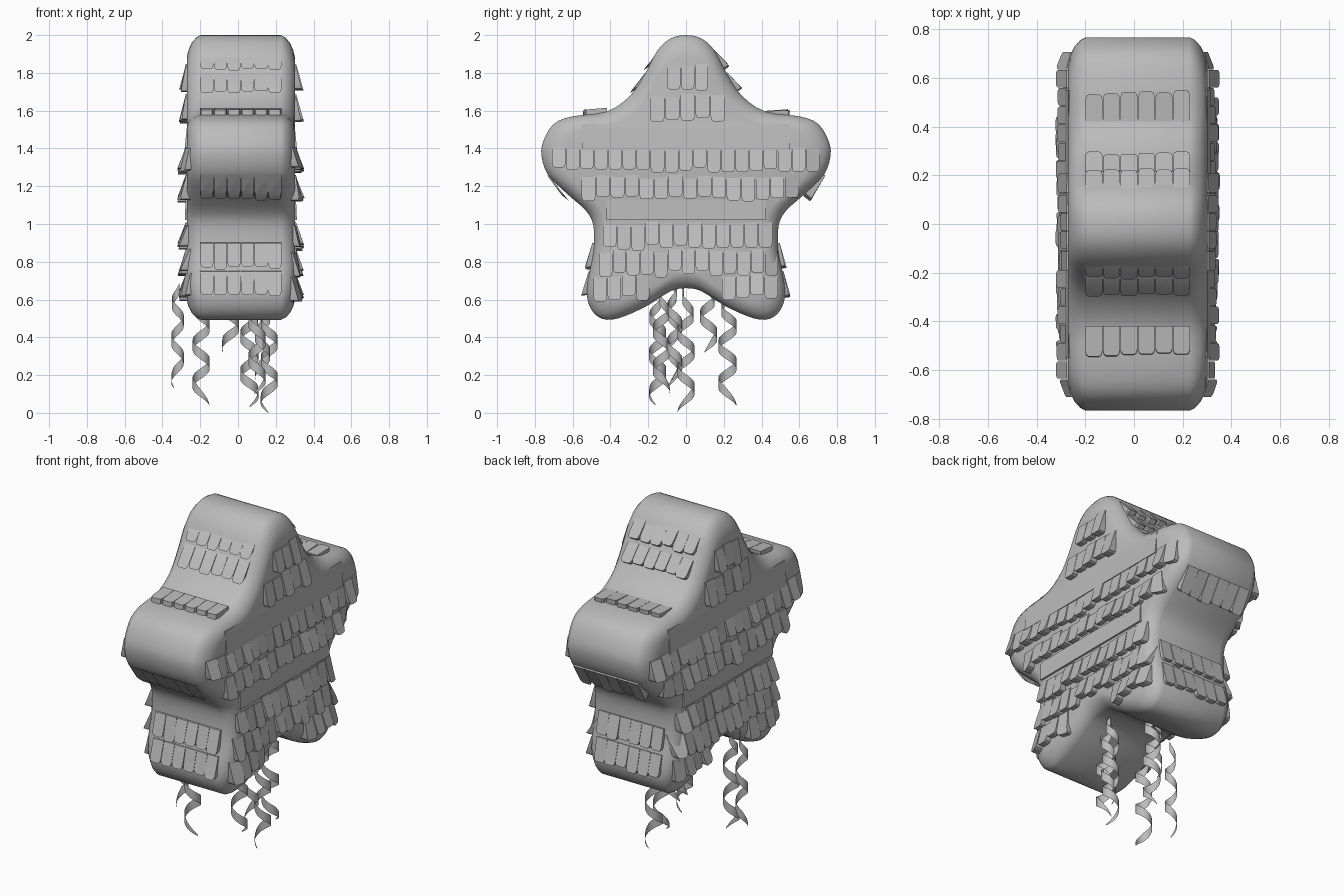
import bpy, bmesh, math, random
from mathutils import Vector
from mathutils.bvhtree import BVHTree

if "Cube" in bpy.data.objects:
    bpy.data.objects.remove(bpy.data.objects["Cube"])

random.seed(4)
grey = bpy.data.materials.new("paper grey")
grey.diffuse_color = (0.5, 0.5, 0.5, 1)
grey.use_nodes = True
grey.node_tree.nodes["Principled BSDF"].inputs["Base Color"].default_value = grey.diffuse_color
CX, CZ = 0.015, 1.2          # middle of the star in x and z


def finish(name, bm, angle=40):
    bmesh.ops.recalc_face_normals(bm, faces=bm.faces)
    me = bpy.data.meshes.new(name)
    bm.to_mesh(me)
    ob = bpy.data.objects.new(name, me)
    bpy.context.collection.objects.link(ob)
    me.materials.append(grey)
    bpy.ops.object.select_all(action='DESELECT')
    ob.select_set(True)
    bpy.context.view_layer.objects.active = ob
    bpy.ops.object.shade_smooth_by_angle(angle=math.radians(angle))
    return ob


# Half outline of the rounded star (y, z), from top tip to bottom notch
half = [(0, 2.0), (.08, 1.983), (.15, 1.92), (.215, 1.8), (.295, 1.68), (.42, 1.595),
        (.6, 1.57), (.7, 1.53), (.755, 1.44), (.765, 1.36), (.73, 1.26), (.63, 1.16),
        (.53, 1.07), (.49, .99), (.49, .85), (.52, .7), (.522, .6), (.485, .525),
        (.42, .493), (.33, .51), (.2, .57), (.08, .645), (0, .66)]
ring = half + [(-y, z) for y, z in half[-2:0:-1]]


def smooth_loop(pts, n=3):
    out = []
    for i in range(len(pts)):
        a, b, c, d = [Vector(pts[(i + k) % len(pts)]) for k in (-1, 0, 1, 2)]
        for k in range(n):
            t = k / n
            out.append(.5 * (2 * b + (c - a) * t + (2 * a - 5 * b + 4 * c - d) * t * t
                             + (3 * b - a - 3 * c + d) * t ** 3))
    return out


# Star body: outline lofted across x with rounded rims
bm = bmesh.new()
outline = smooth_loop(ring)
rims = [(-.27, .85), (-.262, .9), (-.245, .95), (-.222, .985), (-.2, 1)]
sections = rims + [(-x, s) for x, s in reversed(rims)]
loops = [[bm.verts.new((CX + x * 1.06, p.x * s, CZ + (p.y - CZ) * s)) for p in outline]
         for x, s in sections]
for a, b in zip(loops, loops[1:]):
    for i in range(len(a)):
        j = (i + 1) % len(a)
        bm.faces.new((a[i], a[j], b[j], b[i]))
bm.faces.new(loops[0])
bm.faces.new(loops[-1])
finish("star_body", bm)
tree = BVHTree.FromBMesh(bm)


def wedge(bm, fronts, backs):
    f = [bm.verts.new(p) for p in fronts]
    b = [bm.verts.new(p) for p in backs]
    bm.faces.new(f)
    bm.faces.new(b[::-1])
    for i in range(len(f)):
        j = (i + 1) % len(f)
        bm.faces.new((f[i], b[i], b[j], f[j]))


def tab_shape(w, h):
    return [(0, 0), (w, 0), (w, .82 * h), (.93 * w, .95 * h), (.8 * w, h),
            (.2 * w, h), (.07 * w, .95 * h), (0, .82 * h)]


def side_tab(bm, side, y, z, w, h, lift, shape=None):
    """One paper tab lying on a broad side, lifted at its lower end."""
    fronts, backs = [], []
    for u, v in shape or tab_shape(w, h):
        hit = tree.ray_cast(Vector((side, y + u, z - v)), Vector((-side, 0, 0)))[0]
        if hit is None:
            return
        out = .006 + lift * v / h
        fronts.append(hit + Vector((side * out, 0, 0)))
        backs.append(hit - Vector((side * .012, 0, 0)))
    wedge(bm, fronts, backs)


# Tab rows on the broad sides: y start, y end, top z, height
side_rows = [(-.1, .12, 1.84, .13), (-.19, .21, 1.68, .13), (-.71, .71, 1.4, .115),
             (-.63, .6, 1.25, .115), (-.44, .46, 1.0, .12), (-.46, .49, .86, .12),
             (-.49, -.19, .73, .12), (.19, .49, .73, .12)]
for side, name in ((1, "right_tabs"), (-1, "left_tabs")):
    bm = bmesh.new()
    for y0, y1, z, h in side_rows:
        n = round((y1 - y0) / .075)
        step = (y1 - y0) / n
        for i in range(n):
            side_tab(bm, side, y0 + i * step, z + random.uniform(-.01, .01), step * .96,
                     h * random.uniform(.92, 1.12), random.uniform(.022, .045))
    finish(name, bm, 30)

# Flat paper bands between the rows
for side, name in ((1, "right_bands"), (-1, "left_bands")):
    bm = bmesh.new()
    for y, z, h in ((.55, 1.53, .14), (.42, 1.13, .11)):
        side_tab(bm, side, -y, z, 2 * y, h, .006, [(0, 0), (2 * y, 0), (2 * y, h), (0, h)])
    finish(name, bm, 30)

# Tab rows around the rim, mirrored front to back: upper point, lower point (y, z)
rim_rows = [((.125, 1.94), (.205, 1.83)), ((.215, 1.8), (.275, 1.71)),
            ((.42, 1.595), (.54, 1.585)), ((.735, 1.26), (.64, 1.14)),
            ((.492, .9), (.51, .77)), ((.512, .75), (.53, .62))]
for sy, name in ((-1, "front_rim_tabs"), (1, "back_rim_tabs")):
    bm = bmesh.new()
    for (ya, za), (yb, zb) in rim_rows:
        top, bot = Vector((0, sy * ya, za)), Vector((0, sy * yb, zb))
        down = (bot - top).normalized()
        nor = Vector((0, -sy * down.z, sy * down.y * sy))
        if nor.y * sy < 0 and nor.z < 0:
            nor = -nor
        h = (bot - top).length
        for i in range(6):
            x0, hh = -.2 + i * .072, h * random.uniform(.92, 1.08)
            lift = random.uniform(.01, .022)
            fr, bk = [], []
            for u, v in tab_shape(.07, hh):
                p = top + down * v + Vector((x0 + u, 0, 0))
                fr.append(p + nor * (.004 + lift * v / hh))
                bk.append(p - nor * .02)
            wedge(bm, fr, bk)
    finish(name, bm, 30)


# Curled streamers: x, y, top z, bottom z, radius, start angle
def streamer(name, x, y, z1, z0, r, a0):
    bm = bmesh.new()
    n = 64
    prev = None
    turns = (z1 - z0) / .2
    for i in range(n + 1):
        t = i / n
        a = a0 + turns * math.tau * t
        rr = r * min(1, .3 + 3 * t)
        w = .056 * min(1, (1 - t) * 8 + .1)
        z = z1 + (z0 - z1) * t
        px, py = x + rr * math.cos(a), y + rr * math.sin(a)
        cur = [bm.verts.new((px, py, z + w)), bm.verts.new((px, py, z))]
        if prev:
            bm.faces.new((prev[0], prev[1], cur[1], cur[0]))
        prev = cur
    finish(name, bm, 60)


for i, args in enumerate([(-.32, -.07, .66, .13, .033, 0), (-.195, -.15, .6, .04, .045, 1),
                          (.06, .22, .6, .03, .048, 2.5), (.165, 0, .62, 0, .045, 4),
                          (.1, -.13, .6, .1, .045, 5), (-.04, .12, .62, .32, .045, 0.5),
                          (.13, -.06, .62, .17, .04, 2)]):
    streamer(f"streamer_{i + 1}", *args)
